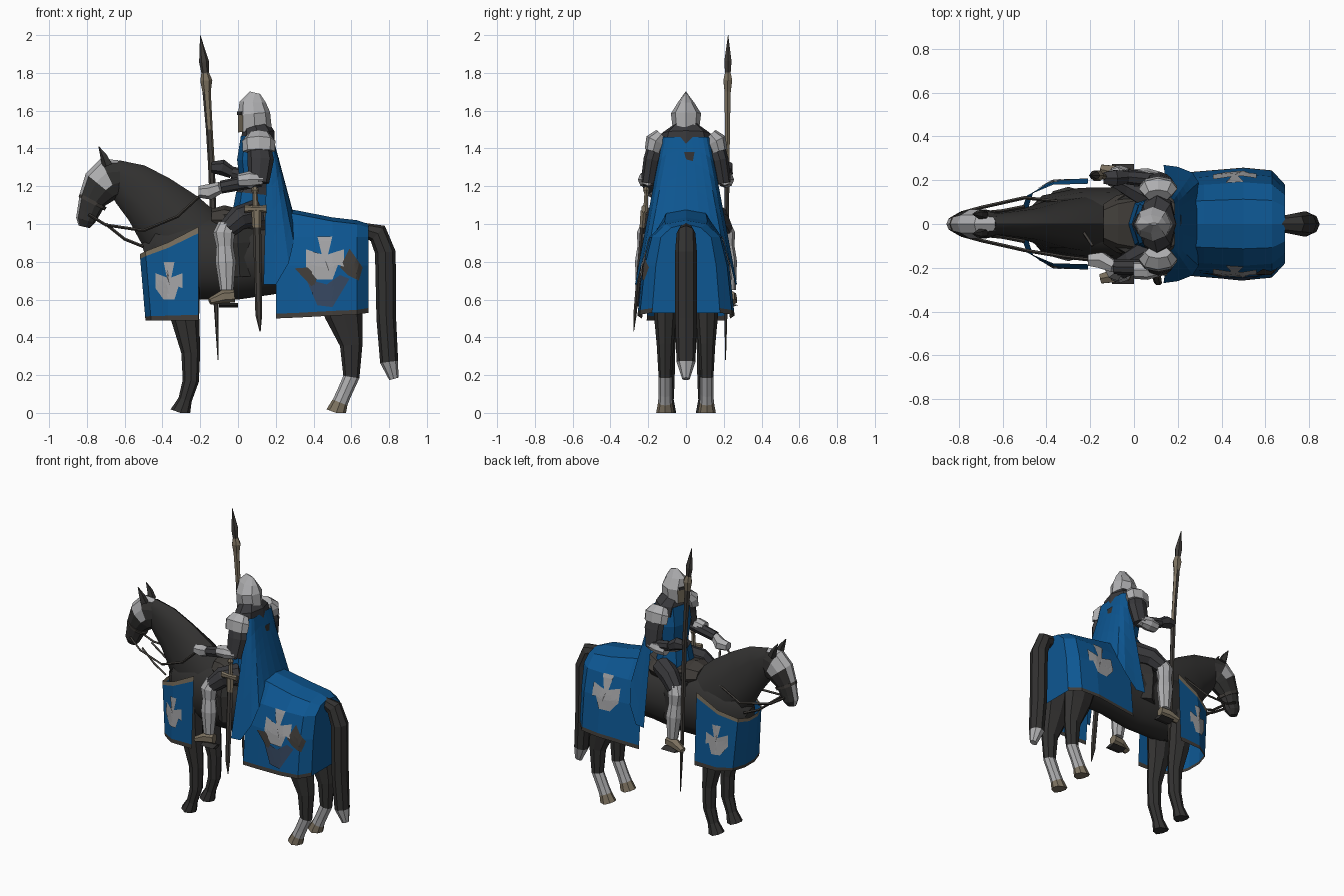
import bpy, bmesh, math
from mathutils import Vector
from mathutils.bvhtree import BVHTree

if "Cube" in bpy.data.objects:
    bpy.data.objects.remove(bpy.data.objects["Cube"])

COLOURS = {
    "horse_black": (0.032, 0.031, 0.030), "steel_grey": (0.42, 0.42, 0.43),
    "cloth_blue": (0.004, 0.095, 0.29), "worn_brown": (0.20, 0.165, 0.115),
    "leather_dark": (0.05, 0.045, 0.04), "torn_slate": (0.035, 0.06, 0.11),
    "cross_grey": (0.36, 0.36, 0.37), "mail_dark": (0.04, 0.04, 0.044),
}
MATS = {}
for key, c in COLOURS.items():
    MATS[key] = bpy.data.materials.new(key)
    MATS[key].diffuse_color = (*c, 1)


def make(name, verts, faces, mat, rule=None, smooth=0):
    """Mesh object; rule(centre, normal) may name another material per face."""
    me = bpy.data.meshes.new(name)
    bm = bmesh.new()
    vs = [bm.verts.new(v) for v in verts]
    for f in faces:
        bm.faces.new([vs[i] for i in f])
    bmesh.ops.recalc_face_normals(bm, faces=bm.faces)
    bm.normal_update()
    names = [mat]
    for f in bm.faces:
        m = (rule and rule(f.calc_center_median(), f.normal)) or mat
        if m not in names:
            names.append(m)
        f.material_index = names.index(m)
    bm.to_mesh(me)
    bm.free()
    for m in names:
        me.materials.append(MATS[m])
    if smooth:
        me.shade_smooth()
        me.set_sharp_from_angle(angle=math.radians(smooth))
    ob = bpy.data.objects.new(name, me)
    bpy.context.collection.objects.link(ob)
    return ob


def tube(name, pts, mat, n=8, rule=None, smooth=0, side=(0, 1, 0)):
    """Loft of elliptical rings; pts = (x, y, z, half width sideways, half depth)."""
    verts, faces = [], []
    P = [Vector(p[:3]) for p in pts]
    for i, p in enumerate(pts):
        t = (P[min(i + 1, len(P) - 1)] - P[max(i - 1, 0)]).normalized()
        nor = t.cross(Vector(side)).normalized()
        sd = nor.cross(t)
        for k in range(n):
            a = 2 * math.pi * k / n
            v = P[i] + sd * p[3] * math.sin(a) + nor * p[4] * math.cos(a)
            v.z = max(v.z, 0)
            verts.append(v)
    for i in range(len(pts) - 1):
        for k in range(n):
            j = (k + 1) % n
            faces.append((i * n + k, i * n + j, i * n + n + j, i * n + n + k))
    faces += [tuple(range(n)), tuple(range(len(verts) - n, len(verts)))]
    return make(name, verts, faces, mat, rule, smooth)


def grid(name, rows, mat, rule=None, cap=False):
    """Sheet from equally long rows of points."""
    m = len(rows[0])
    verts = [p for r in rows for p in r]
    faces = [(i * m + k, i * m + k + 1, i * m + m + k + 1, i * m + m + k)
             for i in range(len(rows) - 1) for k in range(m - 1)]
    if cap:
        faces.append(tuple(range(len(verts) - m, len(verts))))
    return make(name, verts, faces, mat, rule)


def decal(name, pts, target, s, mat):
    """Flat outline in x/z laid onto the side s of a cloth sheet."""
    me = target.data
    tree = BVHTree.FromPolygons([v.co for v in me.vertices], [p.vertices[:] for p in me.polygons])
    bm = bmesh.new()
    bm.faces.new([bm.verts.new((x, 0, z)) for x, z in pts])
    bmesh.ops.triangulate(bm, faces=bm.faces[:])
    bmesh.ops.subdivide_edges(bm, edges=bm.edges[:], cuts=3, use_grid_fill=True)
    for v in bm.verts:
        hit = tree.ray_cast(Vector((v.co.x, s, v.co.z)), Vector((0, -s, 0)))[0]
        v.co.y = (hit.y if hit else s * 0.2) + s * 0.007
    bm.verts.index_update()
    make(name, [v.co.copy() for v in bm.verts], [[v.index for v in f.verts] for f in bm.faces], mat)
    bm.free()


def cross(x, z, sx, sz):
    out = []
    for k in range(4):
        c, s = round(math.cos(k * math.pi / 2)), round(math.sin(k * math.pi / 2))
        out += [(x + sx * (c * a - s * b), z + sz * (s * a + c * b))
                for a, b in ((1, -.4), (1, .4), (.17, .17))]
    return out


def flat(pts, y=0):
    return [(x, y, z, a, b) for x, z, a, b in pts]


# Horse: body, neck, head, tail
tube("horse_body", flat([(-.48, .8, .06, .1), (-.42, .82, .13, .19), (-.25, .83, .165, .23), (0, .82, .17, .22),
     (.2, .83, .165, .2), (.4, .83, .18, .19), (.58, .83, .16, .17), (.66, .85, .08, .1)]), "horse_black", 12, smooth=40)
tube("horse_neck", flat([(-.2, .87, .14, .2), (-.35, 1.0, .115, .2), (-.47, 1.13, .075, .155),
     (-.57, 1.21, .06, .125), (-.67, 1.28, .045, .07)]), "horse_black", 10, smooth=40)


def face_mark(c, n):
    if (c.z > 1.2 and c.x < -.67 and n.x < .2 and n.z > -.3) or n.x < -.75:
        return "steel_grey"


tube("horse_head", flat([(-.62, 1.25, .05, .09), (-.68, 1.24, .068, .115), (-.725, 1.2, .07, .105),
     (-.77, 1.13, .055, .075), (-.793, 1.06, .045, .06), (-.807, 1.02, .042, .052), (-.815, .985, .02, .03)]),
     "horse_black", 10, face_mark)
tube("horse_tail", flat([(.64, .98, .03, .03), (.74, .95, .05, .055), (.78, .85, .058, .055), (.785, .5, .058, .052),
     (.8, .27, .05, .048), (.825, .18, .02, .025)]), "horse_black", 8,
     lambda c, n: "steel_grey" if c.z < .26 else None)

# Horse legs and ears
FRONT = [(-.3, .75, .07, .1), (-.28, .5, .055, .075), (-.25, .32, .042, .05), (-.25, .17, .04, .043),
         (-.28, .07, .035, .036), (-.305, 0, .048, .055)]
REAR = [(.52, .75, .08, .14), (.56, .52, .06, .1), (.6, .36, .045, .06), (.6, .19, .035, .043),
        (.56, .1, .035, .04), (.54, .055, .038, .042), (.52, 0, .048, .055)]
for s, sd in ((-1, "near"), (1, "far")):
    tube(sd + "_front_leg", flat(FRONT, s * .1), "horse_black")
    tube(sd + "_rear_leg", flat(REAR, s * .11), "horse_black", 8,
         lambda c, n: "worn_brown" if c.z < .05 else "steel_grey" if c.z < .19 else None)
    tube(sd + "_ear", [(-.69, s * .04, 1.31, .025, .03), (-.71, s * .045, 1.36, .018, .02),
                       (-.737, s * .045, 1.41, .002, .002)], "horse_black", 5)

# Rear cloth: arched sections lofted along x, closed behind
rows = []
for x, top, w, bot in ((.2, 1.09, .93, .5), (.32, 1.07, .97, .505), (.5, 1.035, 1.03, .515),
                       (.63, 1.02, .98, .52), (.69, 1.0, .72, .53)):
    half = [(.25, bot), (.247, bot + .025), (.222, .78), (.185, .93), (.11, top - .02)]
    rows.append([(x, -y * w, z) for y, z in half] + [(x, 0, top)] + [(x, y * w, z) for y, z in half[::-1]])
rear_cloth = grid("rear_cloth", rows, "cloth_blue", lambda c, n: "leather_dark" if c.z < .55 else None, cap=True)

# Front cloth: wrapped around the chest
plan = [(-.21, .2), (-.37, .195), (-.46, .14), (-.49, .05)]
plan = [(x, -y) for x, y in plan] + plan[::-1]
rows = []
for f in (0, .06, .5, .93, 1):
    rows.append([(x - .03 * f * (x < -.4), y * (1.04 - .12 * f), .49 + f * (.35 + .52 * (x + .49))) for x, y in plan])
front_cloth = grid("front_cloth", rows, "cloth_blue")
for p in front_cloth.data.polygons:
    p.material_index = 1 if p.index < 7 else 2 if p.index >= 21 else 0
for m in ("leather_dark", "worn_brown"):
    front_cloth.data.materials.append(MATS[m])

# Crosses and torn patches
for s, sd in ((-1, "near"), (1, "far")):
    decal(sd + "_front_cross", cross(-.365, .7, .072, .1), front_cloth, s, "cross_grey")
    decal(sd + "_rear_cross", cross(.46, .82, .1, .115), rear_cloth, s, "cross_grey")
decal("torn_patch_left", [(.3, .765), (.37, .77), (.42, .72), (.4, .66)], rear_cloth, -1, "leather_dark")
decal("torn_patch_low", [(.36, .71), (.42, .57), (.5, .56), (.59, .71), (.54, .73), (.47, .68)],
      rear_cloth, -1, "torn_slate")
decal("torn_patch_right", [(.54, .77), (.59, .87), (.66, .77), (.64, .7), (.58, .73)], rear_cloth, -1, "leather_dark")

# Saddle and rider torso
tube("saddle", flat([(-.14, 1.02, .09, .06), (-.08, 1.02, .13, .08), (.05, 1.0, .16, .07), (.18, 1.03, .15, .08),
     (.24, 1.05, .1, .06)]), "leather_dark", 8)
tube("saddle_flap", flat([(0, 1.05, .15, .12), (0, .9, .19, .13), (.01, .72, .188, .11)]), "horse_black", 8)
tube("rider_torso", flat([(.08, 1.0, .14, .12), (.09, 1.16, .12, .1), (.1, 1.19, .115, .085), (.09, 1.34, .13, .095),
     (.1, 1.46, .12, .085)]), "mail_dark", 8,
     lambda c, n: "cloth_blue" if (n.x < -.3 and abs(c.z - 1.175) > .02) or c.z < 1.1 else None)
tube("rider_collar", flat([(.11, 1.41, .15, .085), (.105, 1.48, .13, .088), (.09, 1.53, .06, .065)]), "mail_dark", 8)

# Helmet with face plate and eye slit
tube("helmet", flat([(.09, 1.49, .068, .09), (.085, 1.585, .08, .085), (.078, 1.645, .042, .07),
     (.09, 1.695, .004, .028)]), "steel_grey", 8, lambda c, n: "worn_brown" if n.x < -.5 and c.z < 1.58 else None)
tube("eye_slit", flat([(.07, 1.578, .064, .076), (.07, 1.596, .064, .074)]), "horse_black", 8)

# Cape
rows = []
for j in range(7):
    v = j / 6
    row = []
    for i in range(-6, 7):
        u = i / 6
        bot = 1.05 - .37 * min(1, (abs(u) / .8) ** 2)
        fwd = max(0, abs(u) - .6) / .4
        row.append((.185 + .11 * v - fwd * (.03 + .13 * v), (.125 + .145 * v) * math.sin(u * math.pi / 2),
                    1.46 + (bot - 1.46) * v))
    rows.append(row)
grid("cape", rows, "cloth_blue")
grid("cape_tear", [[(.212, -.01, 1.38), (.212, .045, 1.38)], [(.222, .015, 1.29), (.222, .03, 1.3)]], "horse_black")

# Rider arms, legs and shoulder plates
for s, sd in ((-1, "near"), (1, "far")):
    hand = [(-.09, -.195, 1.195), (-.21, -.165, 1.17)] if s < 0 else [(-.03, .215, 1.27), (-.14, .21, 1.3)]
    tube(sd + "_upper_arm", [(.11, s * .15, 1.43, .05, .06), (.12, s * .18, 1.34, .045, .07),
                             (.11, s * .2, 1.22, .04, .055)], "mail_dark")
    tube(sd + "_shoulder_plate", [(.11, s * .13, 1.475, .035, .06), (.11, s * .16, 1.44, .055, .088),
                                  (.11, s * .175, 1.385, .045, .085)], "steel_grey")
    tube(sd + "_elbow_plate", [(.13, s * .205, 1.235, .03, .03), (.06, s * .21, 1.235, .045, .045),
                               (0, s * .21, 1.23, .04, .035)], "steel_grey")
    tube(sd + "_forearm", [(.12, s * .2, 1.235, .038, .038), (*hand[0], .034, .034)], "mail_dark")
    tube(sd + "_gauntlet", [(*hand[0], .03, .03), ((hand[0][0] + hand[1][0]) / 2, hand[1][1], hand[1][2], .042, .042),
                            (*hand[1], .03, .03)], "steel_grey" if s < 0 else "mail_dark", 6)
    tube(sd + "_thigh", [(.1, s * .11, 1.06, .07, .07), (.0, s * .17, 1.03, .06, .065),
                         (-.06, s * .2, .97, .05, .05)], "mail_dark")
    tube(sd + "_greave", [(-.06, s * .2, 1.0, .035, .045), (-.075, s * .21, .95, .05, .058),
                          (-.07, s * .215, .88, .042, .045), (-.065, s * .225, .8, .045, .055),
                          (-.06, s * .23, .65, .034, .036)], "steel_grey")
    tube(sd + "_boot", [(-.02, s * .23, .62, .03, .035), (-.08, s * .235, .615, .035, .035),
                        (-.15, s * .25, .59, .025, .018)], "worn_brown", 6)
    tube(sd + "_stirrup", [(-.1, s * .235, .57, .04, .012), (.0, s * .235, .57, .04, .012)], "horse_black", 4)
    # Reins and bridle straps
    end = (-.19, -.165, 1.16) if s < 0 else (-.19, -.1, 1.16)
    tube(sd + "_rein", [(*p, .008, .008) for p in ((-.79, s * .05, 1.05), (-.7, s * .075, .995),
         (-.5, s * .12, .965), (-.32, s * .15 if s < 0 else .1, 1.04), end)], "leather_dark", 4)
    tube(sd + "_lower_strap", [(*p, .008, .008) for p in ((-.7, s * .05, 1.0), (-.6, s * .06, .92),
         (-.5, s * .08, .88))], "leather_dark", 4)
tube("noseband", flat([(-.766, 1.125, .06, .08), (-.775, 1.108, .058, .078)]), "leather_dark", 10)

# Spear
sp = [(-.105, .28, .003), (-.118, .62, .014), (-.14, 1.3, .018), (-.152, 1.5, .018), (-.166, 1.7, .022),
      (-.168, 1.76, .032), (-.174, 1.8, .02), (-.18, 1.86, .026), (-.2, 2.0, .001)]
tube("spear", [(x, .207 + .008 * z, z, r * .85, r) for x, z, r in sp], "leather_dark", 6,
     lambda c, n: "worn_brown" if 1.6 < c.z < 1.82 or (n.x > .4 and 1.3 < c.z < 1.82) else None)

# Sword in scabbard
tube("scabbard", [(.1, -.225, 1.06, .012, .022), (.105, -.25, .75, .012, .02), (.11, -.27, .52, .01, .018),
                  (.117, -.277, .43, .002, .003)], "leather_dark", 6)
tube("sword_grip", [(.095, -.215, 1.06, .014, .018), (.09, -.21, 1.16, .012, .013), (.09, -.21, 1.18, .02, .022),
                    (.09, -.21, 1.2, .008, .008)], "worn_brown", 6)
tube("sword_guard", [(.035, -.225, 1.08, .012, .022), (.095, -.225, 1.08, .012, .014),
                     (.15, -.225, 1.08, .012, .022)], "worn_brown", 6)
tube("scabbard_fitting", [(.098, -.225, 1.07, .018, .027), (.1, -.232, .98, .016, .024)], "worn_brown", 6)

for m in bpy.data.materials:
    if m.users and not m.is_grease_pencil:
        m.use_nodes = True
        m.node_tree.nodes["Principled BSDF"].inputs["Base Color"].default_value = m.diffuse_color
